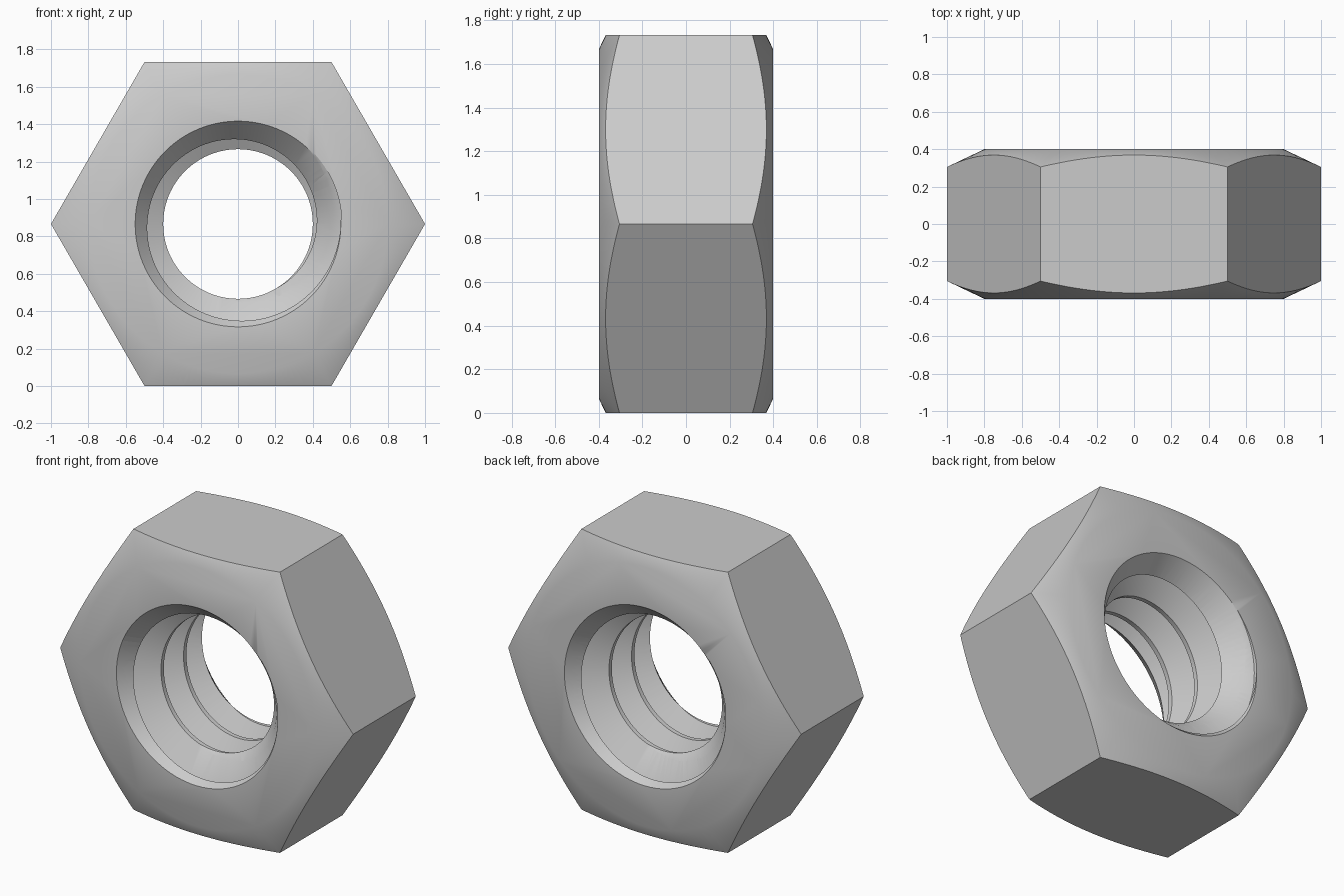
import bpy, bmesh, math

if "Cube" in bpy.data.objects:
    bpy.data.objects.remove(bpy.data.objects["Cube"])

CENTRE_Z = math.sqrt(3) / 2      # hexagon with circumradius 1 standing on a flat
HALF = 0.4                       # half thickness along y
PITCH, CREST, ROOT = 0.22, 0.4, 0.555
SEG = 96


def make_object(name, bm):
    bmesh.ops.recalc_face_normals(bm, faces=bm.faces)
    mesh = bpy.data.meshes.new(name)
    bm.to_mesh(mesh)
    bm.free()
    obj = bpy.data.objects.new(name, mesh)
    bpy.context.collection.objects.link(obj)
    return obj


def point(r, a, y):
    return (r * math.cos(a), y, CENTRE_Z + r * math.sin(a))


def lathe(name, profile, sides):
    """Closed solid turned around the y axis from (radius, y) points."""
    bm = bmesh.new()
    rings = [[bm.verts.new(point(r, 2 * math.pi * i / sides, y)) for i in range(sides)]
             for r, y in profile]
    for lo, hi in zip(rings, rings[1:]):
        for i in range(sides):
            k = (i + 1) % sides
            bm.faces.new((lo[i], lo[k], hi[k], hi[i]))
    bm.faces.new(rings[0])
    bm.faces.new(rings[-1])
    return make_object(name, bm)


def thread_rod(name):
    """Solid rod with a right-handed helical thread, longer than the nut."""
    flat = 0.014                                  # half width of a crest
    root = 0.011                                  # half width of a root
    profile = [(-flat, CREST), (flat, CREST),
               (PITCH / 2 - root, ROOT), (PITCH / 2 + root, ROOT)]
    turns, start = 8, -0.055 - 4 * PITCH          # start is the crest height at angle 0
    bm = bmesh.new()
    grid = []
    for i in range(SEG):
        a = 2 * math.pi * i / SEG
        grid.append([bm.verts.new(point(r, a, start + k * PITCH + dy - PITCH * i / SEG))
                     for k in range(turns) for dy, r in profile])
    rows = 4 * turns
    for i in range(SEG):
        for j in range(rows - 1):
            if i < SEG - 1:
                b, c = grid[i + 1][j], grid[i + 1][j + 1]
            elif j >= 4:                          # the seam joins one turn lower
                b, c = grid[0][j - 4], grid[0][j - 3]
            else:
                continue
            bm.faces.new((grid[i][j], b, c, grid[i][j + 1]))
    # close both ends with fans to the axis
    edges = [e for e in bm.edges if e.is_boundary]
    tips = {s: bm.verts.new((0, s * 1.2, CENTRE_Z)) for s in (-1, 1)}
    for e in edges:
        s = 1 if e.verts[0].co.y > 0 else -1
        bm.faces.new((e.verts[0], e.verts[1], tips[s]))
    return make_object(name, bm)


def cut(target, tool, operation):
    mod = target.modifiers.new(operation.title(), 'BOOLEAN')
    mod.operation, mod.object, mod.solver = operation, tool, 'EXACT'
    bpy.context.view_layer.objects.active = target
    bpy.ops.object.modifier_apply(modifier=mod.name)
    bpy.data.objects.remove(tool, do_unlink=True)


# hexagonal body with cone-chamfered corners
nut = lathe("hex_nut", [(1, -0.6), (1, 0.6)], 6)
slope = 0.475
rim = HALF - 0.3 * slope
cut(nut, lathe("corner_chamfer", [(0.8, -HALF), (1.1, -rim), (1.1, rim), (0.8, HALF)], 192),
    'INTERSECT')

# threaded bore, then a countersink at each end
cut(nut, thread_rod("thread_cutter"), 'DIFFERENCE')
for side in (-1, 1):
    depth, k = 0.175, 0.15 / 0.175
    cone = [(0.55 + 0.1 * k, side * (HALF + 0.1)), (0.3, side * (HALF - 0.25 / k))]
    cut(nut, lathe("countersink_cutter", cone, SEG), 'DIFFERENCE')

# plain grey metal
metal = bpy.data.materials.new("grey_metal")
metal.diffuse_color = (0.6, 0.6, 0.6, 1)
metal.use_nodes = True
metal.node_tree.nodes["Principled BSDF"].inputs["Base Color"].default_value = metal.diffuse_color
nut.data.materials.clear()
nut.data.materials.append(metal)
for poly in nut.data.polygons:
    poly.material_index = 0

bpy.ops.object.select_all(action='DESELECT')
nut.select_set(True)
bpy.context.view_layer.objects.active = nut
bpy.ops.object.shade_smooth_by_angle(angle=math.radians(30))
